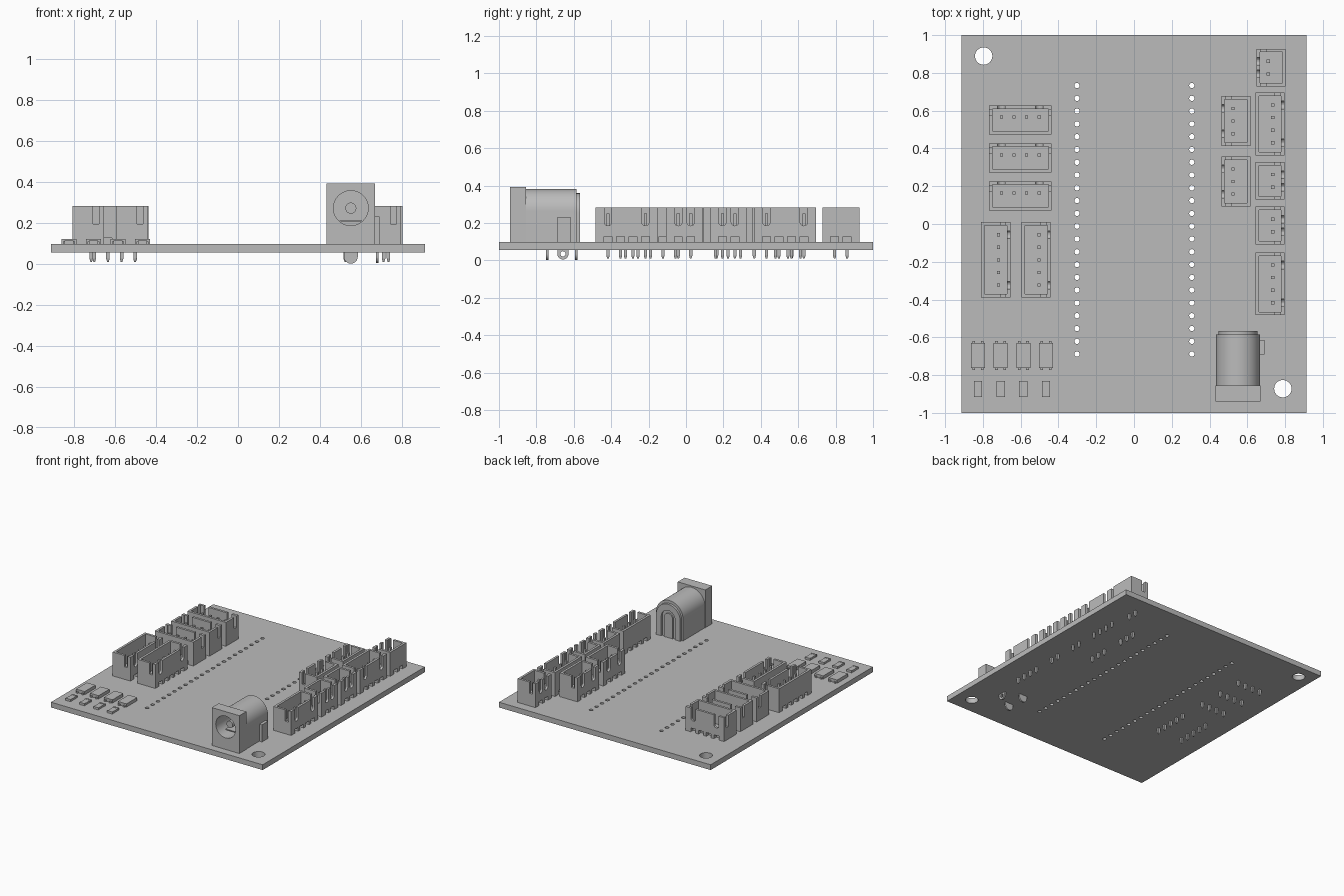
import bpy, bmesh, math
from mathutils import Matrix, Vector

if "Cube" in bpy.data.objects:
    bpy.data.objects.remove(bpy.data.objects["Cube"], do_unlink=True)

grey = bpy.data.materials.new("plain grey")
grey.use_nodes = True
colour = (0.5, 0.5, 0.5, 1)
grey.diffuse_color = colour
grey.node_tree.nodes["Principled BSDF"].inputs["Base Color"].default_value = colour

TOP, BOTTOM = 0.097, 0.056   # board faces
PITCH = 0.0667               # pin spacing


def finish(name, bm):
    bmesh.ops.recalc_face_normals(bm, faces=bm.faces)
    mesh = bpy.data.meshes.new(name)
    bm.to_mesh(mesh)
    bm.free()
    mesh.materials.append(grey)
    obj = bpy.data.objects.new(name, mesh)
    bpy.context.collection.objects.link(obj)
    return obj


def add_box(bm, x0, x1, y0, y1, z0, z1):
    size = Matrix.Diagonal((x1 - x0, y1 - y0, z1 - z0, 1))
    mid = Matrix.Translation(((x0 + x1) / 2, (y0 + y1) / 2, (z0 + z1) / 2))
    bmesh.ops.create_cube(bm, size=1, matrix=mid @ size)


def box(name, *dims):
    bm = bmesh.new()
    add_box(bm, *dims)
    return finish(name, bm)


def add_rod(bm, centre, radius, length, axis="Z", sides=32):
    turn = Matrix.Rotation(math.pi / 2, 4, "X" if axis == "Y" else "Y")
    m = Matrix.Translation(centre)
    if axis != "Z":
        m = m @ turn
    bmesh.ops.create_cone(bm, cap_ends=True, segments=sides, radius1=radius,
                          radius2=radius, depth=length, matrix=m)


def rod(name, *args, **kw):
    bm = bmesh.new()
    add_rod(bm, *args, **kw)
    return finish(name, bm)


def extrude_y(name, points, y0, y1):
    """Prism along y from an x-z outline."""
    bm = bmesh.new()
    face = bm.faces.new([bm.verts.new((x, y0, z)) for x, z in points])
    out = bmesh.ops.extrude_face_region(bm, geom=[face])
    moved = [v for v in out["geom"] if isinstance(v, bmesh.types.BMVert)]
    bmesh.ops.translate(bm, verts=moved, vec=Vector((0, y1 - y0, 0)))
    return finish(name, bm)


def arch(cx, cz, r, base, down=False, steps=24):
    """Outline with one straight end at base and one round end."""
    s = -1 if down else 1
    curve = [(cx + r * math.cos(a), cz + s * r * math.sin(a))
             for a in (math.pi * i / steps for i in range(steps + 1))]
    return curve + [(cx - r, base), (cx + r, base)]


def cut(obj, *cutters):
    for cutter in cutters:
        mod = obj.modifiers.new("cut", "BOOLEAN")
        mod.operation = "DIFFERENCE"
        mod.solver = "EXACT"
        mod.object = cutter
        bpy.context.view_layer.objects.active = obj
        bpy.ops.object.modifier_apply(modifier=mod.name)
        bpy.data.objects.remove(cutter, do_unlink=True)


def smooth(obj):
    bpy.ops.object.select_all(action="DESELECT")
    obj.select_set(True)
    bpy.context.view_layer.objects.active = obj
    bpy.ops.object.shade_smooth_by_angle(angle=math.radians(30))


# Board with two mounting holes and two rows of header holes
board = box("board", -0.913, 0.913, -1, 1, BOTTOM, TOP)
bm = bmesh.new()
for x, y in ((-0.796, 0.889), (0.788, -0.872)):
    add_rod(bm, (x, y, 0.08), 0.046, 0.2)
for x in (-0.302, 0.306):
    for i in range(22):
        add_rod(bm, (x, 0.733 - i * 0.0677, 0.08), 0.014, 0.2, sides=16)
cut(board, finish("board_holes", bm))
smooth(board)


# Open-topped pin connectors, locking slots on local +y
def make_housing(pins):
    half = (pins - 1) * PITCH / 2 + 0.066
    front, back, high, wall = 0.062, -0.092, 0.283, 0.018
    body = box("connector_housing", -half, half, back, front, TOP, high)
    cut(body, box("cavity", wall - half, half - wall, back + wall, front - wall, 0.14, 0.4))
    for s in (-1, 1):
        slot = s * (half - 0.066)
        cut(body, extrude_y("latch_slot", arch(slot, 0.205, 0.02, 0.4, True, 8), 0.03, 0.1))
        end = sorted((s * (half - 0.03), s * (half + 0.03)))
        cut(body, box("end_slot", *end, front - 0.052, front - 0.024, 0.195, 0.4))
    for i in range(pins):
        x = (i - (pins - 1) / 2) * PITCH
        for y0, y1 in ((back - 0.02, back + 0.03), (front - 0.03, front + 0.02)):
            cut(body, box("foot_gap", x - 0.021, x + 0.021, y0, y1, 0.05, 0.127))
    return body


def make_pins(pins):
    bm = bmesh.new()
    for i in range(pins):
        x = (i - (pins - 1) / 2) * PITCH
        add_box(bm, x - 0.0085, x + 0.0085, -0.0085, 0.0085, 0.025, 0.25)
        m = Matrix.Translation((x, 0, 0.0175)) @ Matrix.Rotation(math.pi / 4, 4, "Z")
        bmesh.ops.create_cone(bm, cap_ends=True, segments=4, radius1=0.006,
                              radius2=0.012, depth=0.015, matrix=m)
    return finish("connector_pins", bm)


layout = [(4, -0.602, y, 0) for y in (0.566, 0.365, 0.164)]
layout += [(5, x, -0.19, -90) for x in (-0.717, -0.503)]
layout += [(n, 0.735, y, -90) for n, y in ((4, 0.53), (2, 0.228), (2, -0.008), (4, -0.317))]
layout += [(3, 0.524, 0.545, 90), (3, 0.524, 0.225, 90), (2, 0.711, 0.828, 90)]
masters = {}
for count, x, y, angle in layout:
    if count not in masters:
        parts = [make_housing(count), make_pins(count)]
        masters[count] = parts
    else:
        parts = [p.copy() for p in masters[count]]
        for p in parts:
            bpy.context.collection.objects.link(p)
    for p in parts:
        p.location = (x, y, 0)
        p.rotation_euler.z = math.radians(angle)

# Power jack: square front, arched barrel, round socket
JX, JZ = 0.551, 0.272
socket = lambda: rod("socket", (JX, -0.82, JZ), 0.085, 0.4, "Y", 48)
front_block = box("jack_front", JX - 0.119, JX + 0.119, -0.94, -0.855, TOP, 0.392)
cut(front_block, socket())
barrel = extrude_y("jack_barrel", arch(JX, 0.265, 0.116, TOP), -0.855, -0.585)
cut(barrel, socket())
rear = extrude_y("jack_rear", arch(JX, 0.255, 0.104, TOP), -0.585, -0.567)
cut(rear, extrude_y("rear_groove", arch(JX, 0.25, 0.06, 0.05), -0.58, -0.5))
rear_lug = extrude_y("jack_rear_contact", arch(JX, 0.25, 0.036, TOP), -0.58, -0.57)
centre_pin = rod("jack_centre_pin", (JX, -0.75, JZ), 0.027, 0.28, "Y", 24)
spring = box("jack_spring", JX - 0.055, JX + 0.055, -0.86, -0.63, 0.205, 0.212)
for part in (front_block, barrel, rear, rear_lug, centre_pin):
    smooth(part)

# Side contact and solder lugs of the jack
box("jack_side_contact", 0.665, 0.69, -0.69, -0.615, TOP, 0.23)
for y in (-0.742, -0.587):
    lug = extrude_y("jack_lug", arch(JX, 0.035, 0.034, 0.1, True, 12), y - 0.006, y + 0.006)
    smooth(lug)
side_lug = extrude_y("jack_side_lug", arch(0, 0.035, 0.03, 0.1, True, 12), -0.006, 0.006)
cut(side_lug, rod("lug_hole", (0, 0, 0.035), 0.014, 0.1, "Y", 16))
side_lug.location = (0.68, -0.658, 0)
side_lug.rotation_euler.z = math.pi / 2

# Small surface-mounted chips and resistors
for i in range(4):
    x = -0.826 + 0.12 * i
    bm = bmesh.new()
    add_box(bm, x - 0.037, x + 0.037, -0.762, -0.63, TOP, 0.122)
    for dx in (-0.022, 0.022):
        add_box(bm, x + dx - 0.007, x + dx + 0.007, -0.772, -0.62, TOP, 0.108)
    finish("chip", bm)
    bm = bmesh.new()
    add_box(bm, x - 0.021, x + 0.021, -0.902, -0.843, TOP, 0.112)
    for y in (-0.915, -0.843):
        add_box(bm, x - 0.022, x + 0.022, y, y + 0.013, TOP, 0.114)
    finish("resistor", bm)
